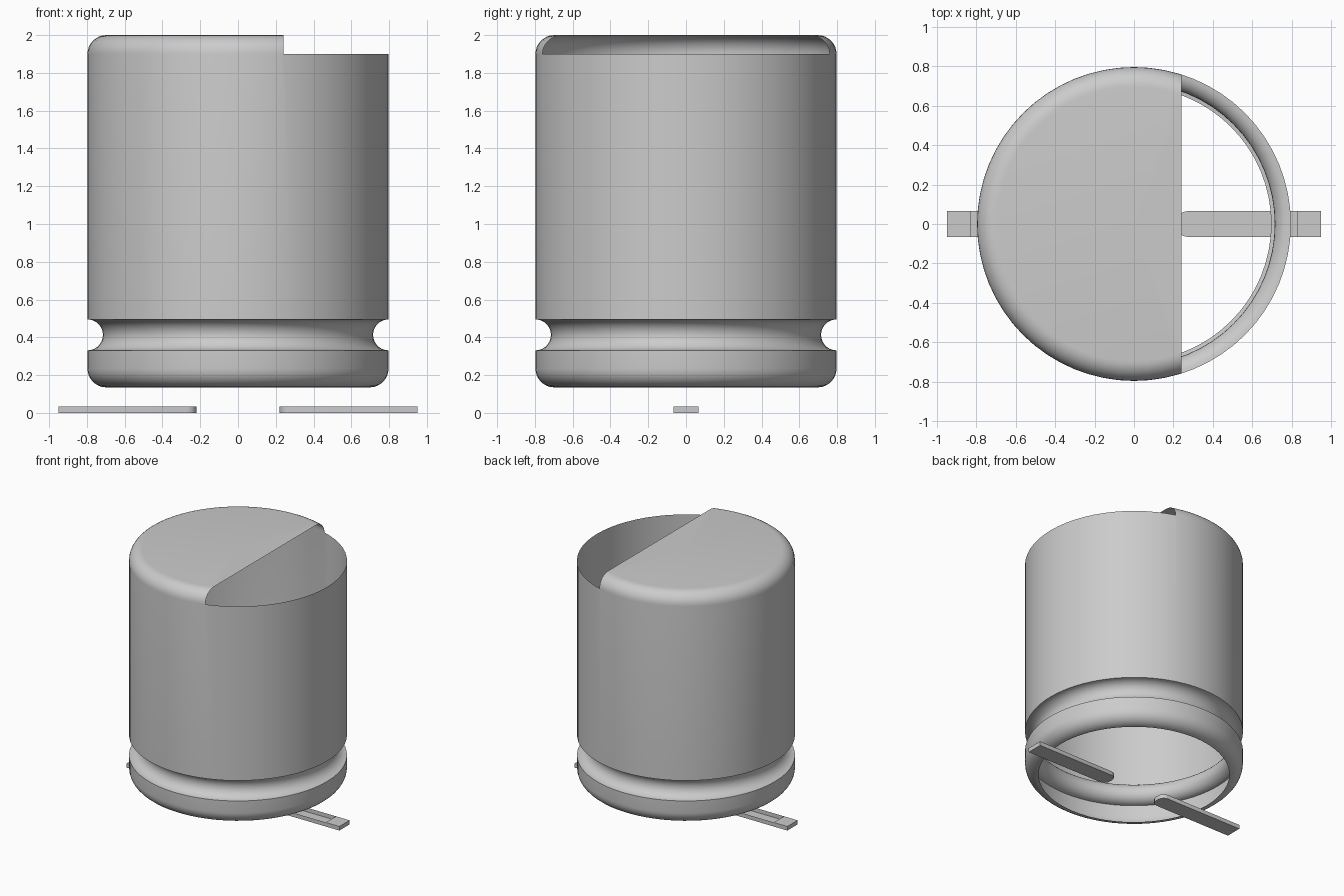
import bpy, bmesh
from math import sin, cos, pi, radians
from mathutils import Vector

cube = bpy.data.objects.get("Cube")
if cube:
    bpy.data.objects.remove(cube, do_unlink=True)

metal = bpy.data.materials.new("plain grey metal")
metal.use_nodes = True
GREY = (0.6, 0.6, 0.6, 1)
metal.diffuse_color = GREY
metal.node_tree.nodes["Principled BSDF"].inputs["Base Color"].default_value = GREY


def finish(bm, name):
    mesh = bpy.data.meshes.new(name)
    bm.to_mesh(mesh)
    bm.free()
    mesh.materials.append(metal)
    obj = bpy.data.objects.new(name, mesh)
    bpy.context.collection.objects.link(obj)
    bpy.ops.object.select_all(action='DESELECT')
    obj.select_set(True)
    bpy.context.view_layer.objects.active = obj
    bpy.ops.object.shade_smooth_by_angle(angle=radians(35))
    return obj


def arc(r, z, radius, start, end, steps=8):
    angles = [radians(start + (end - start) * i / steps) for i in range(steps + 1)]
    return [(r + radius * cos(a), z + radius * sin(a)) for a in angles]


# Can: rounded bottom rim, crimp groove, straight wall, rounded top
R, FILLET, CRIMP = 0.797, 0.1, 0.082
BOTTOM, SHOULDER, CUT_X = 0.135, 1.9, 0.24
profile = arc(R - FILLET, BOTTOM + FILLET, FILLET, -90, 0)
profile += arc(R, 0.413, CRIMP, 270, 90, 14)
profile += arc(R - FILLET, SHOULDER, FILLET, 0, 90)
profile.append((0, 2.0))

bm = bmesh.new()
verts = [bm.verts.new((r, 0, z)) for r, z in profile]
edges = [bm.edges.new(pair) for pair in zip(verts, verts[1:])]
bmesh.ops.spin(bm, geom=verts + edges, cent=(0, 0, 0), axis=(0, 0, 1),
               angle=2 * pi, steps=64)
bmesh.ops.remove_doubles(bm, verts=bm.verts, dist=0.0005)

# Cut away the side of the cap above the shoulder
cap = [f for f in bm.faces if f.calc_center_median().z > SHOULDER]
geom = set(cap) | {e for f in cap for e in f.edges} | {v for f in cap for v in f.verts}
bmesh.ops.bisect_plane(bm, geom=list(geom), plane_co=(CUT_X, 0, 0),
                       plane_no=(1, 0, 0), dist=0.0001)
gone = [f for f in bm.faces if f.calc_center_median().z > SHOULDER
        and f.calc_center_median().x > CUT_X]
bmesh.ops.delete(bm, geom=gone, context='FACES')
bmesh.ops.recalc_face_normals(bm, faces=bm.faces)
wall = max(bm.faces, key=lambda f: f.calc_area())
centre = wall.calc_center_median()
if wall.normal.dot(Vector((centre.x, centre.y, 0))) < 0:
    bmesh.ops.reverse_faces(bm, faces=bm.faces)
finish(bm, "can")


# Leads: flat strips with a rounded inner end, open on top under the can
def lead(name, side):
    inner, split, tip, half, thick, corner = 0.22, 0.83, 0.95, 0.065, 0.033, 0.05
    outline = arc(inner + corner, half - corner, corner, 90, 180, 4)
    outline += arc(inner + corner, corner - half, corner, 180, 270, 4)
    outline += [(split, -half), (tip, -half), (tip, half), (split, half)]
    bm = bmesh.new()
    low = [bm.verts.new((side * x, y, 0)) for x, y in outline]
    high = [bm.verts.new((side * x, y, thick)) for x, y in outline]
    bm.faces.new(low)
    bm.faces.new(high[-4:])
    for i in range(len(low)):
        j = (i + 1) % len(low)
        bm.faces.new((low[i], low[j], high[j], high[i]))
    bmesh.ops.recalc_face_normals(bm, faces=bm.faces)
    bm.faces.ensure_lookup_table()
    if bm.faces[0].normal.z > 0:
        bmesh.ops.reverse_faces(bm, faces=bm.faces)
    finish(bm, name)


lead("left_lead", 1)
lead("right_lead", -1)
